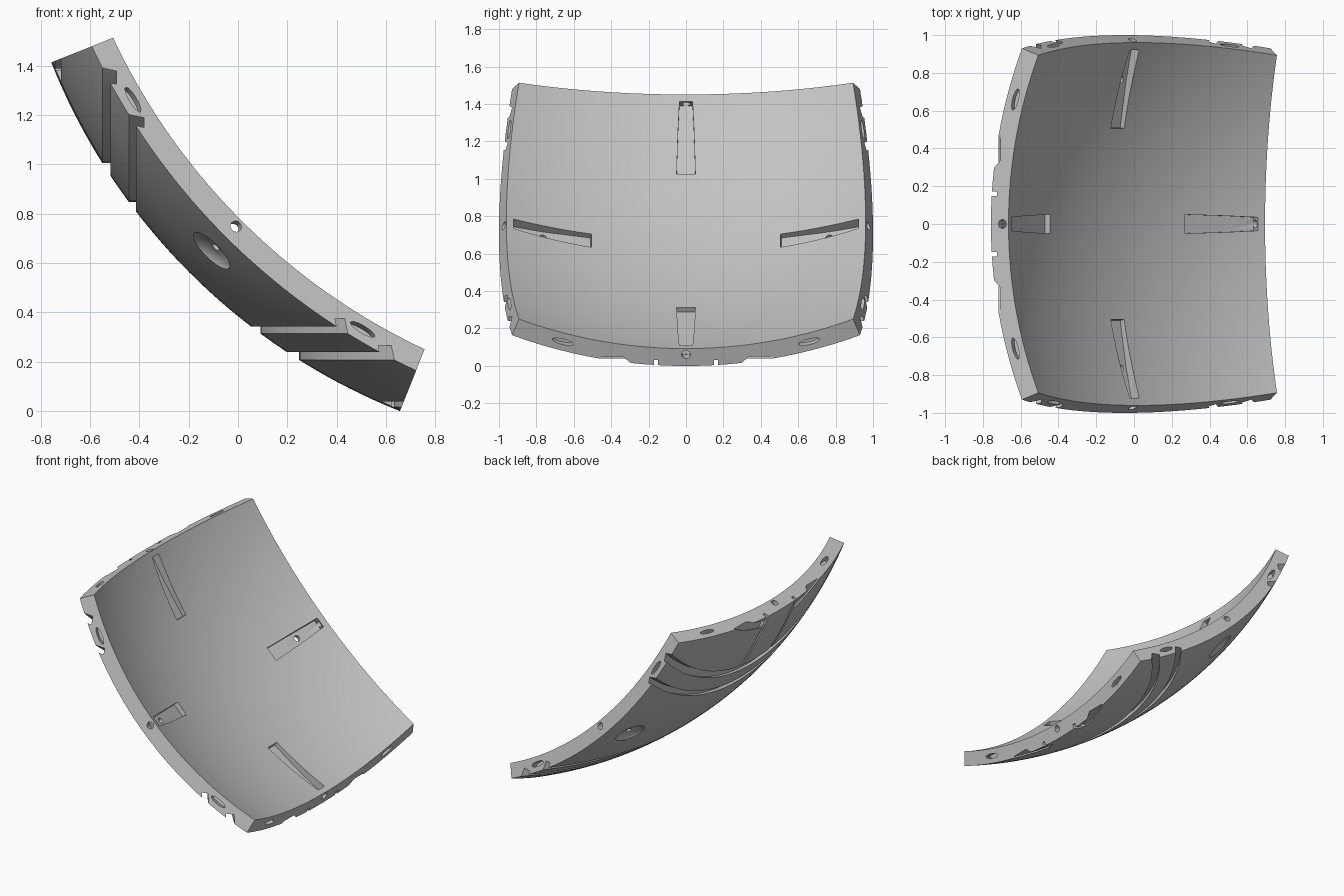
import bpy, bmesh
from math import sin, cos, tan, radians, pi, asin
from mathutils import Vector

cube = bpy.data.objects.get("Cube")
if cube:
    bpy.data.objects.remove(cube)

# Sphere the panel belongs to, and the panel's own axes
R_OUT, R_IN = 2.53, 2.43
HALF = asin(1 / R_OUT)
CENTRE = Vector((1.593, 0, 2.35))
U = Vector((1, 0, -1)).normalized()
V = Vector((0, 1, 0))
N = Vector((-1, 0, -1)).normalized()

grey = bpy.data.materials.new("light_grey")
grey.use_nodes = True
colour = (0.55, 0.55, 0.55, 1)
grey.diffuse_color = colour
grey.node_tree.nodes["Principled BSDF"].inputs["Base Color"].default_value = colour


def to_object(name, bm):
    bmesh.ops.recalc_face_normals(bm, faces=bm.faces)
    mesh = bpy.data.meshes.new(name)
    bm.to_mesh(mesh)
    bm.free()
    obj = bpy.data.objects.new(name, mesh)
    bpy.context.collection.objects.link(obj)
    return obj


# Curved square shell
bm = bmesh.new()
bmesh.ops.create_grid(bm, x_segments=36, y_segments=36, size=1)
out = bmesh.ops.extrude_face_region(bm, geom=bm.faces[:], use_keep_orig=True)
outer = {g for g in out["geom"] if isinstance(g, bmesh.types.BMVert)}
for vert in bm.verts:
    d = U * tan(HALF * vert.co.x) + V * tan(HALF * vert.co.y) + N
    vert.co = CENTRE + d.normalized() * (R_OUT if vert in outer else R_IN)
panel = to_object("curved_panel", bm)
panel.data.materials.append(grey)
bpy.context.view_layer.objects.active = panel


def cut(sections):
    """Loft the sections into a closed solid and subtract it from the panel."""
    bm = bmesh.new()
    rows = [[bm.verts.new(CENTRE + p) for p in s] for s in sections]
    for a, b in zip(rows, rows[1:]):
        for i in range(len(a)):
            j = (i + 1) % len(a)
            bm.faces.new((a[i], a[j], b[j], b[i]))
    bm.faces.new(rows[0])
    bm.faces.new(rows[-1])
    cutter = to_object("cutter", bm)
    cutter.hide_render = True
    mod = panel.modifiers.new("cut", 'BOOLEAN')
    mod.operation = 'DIFFERENCE'
    mod.solver = 'EXACT'
    mod.object = cutter
    bpy.ops.object.modifier_apply(modifier=mod.name)
    bpy.data.objects.remove(cutter)


def ellipse(centre, a, b, steps=24):
    return [centre + a * cos(2 * pi * i / steps) + b * sin(2 * pi * i / steps)
            for i in range(steps)]


def ring_groove(axis, side, r0, r1, floor, start, end):
    """Circular groove around a pole of the sphere."""
    sections = []
    for i in range(49):
        a = radians(start + (end - start) * i / 48)
        d = side * cos(a) + V * sin(a)
        sections.append([d * r + axis * h for r, h in
                         ((r0, floor), (r1, floor), (r1, 2.45), (r0, 2.45))])
    cut(sections)


def straight_slot(axis, side, y, start, end):
    """Thin slot running away from a pole at a constant y."""
    sections = []
    for i in range(9):
        a = radians(start + (end - start) * i / 8)
        d = axis * cos(a) + side * sin(a)
        sections.append([d * r + V * (y + w) for r, w in
                         ((2.495, -.011), (2.495, .011), (2.6, .011), (2.6, -.011))])
    cut(sections)


# Grooves and slots on the outside, around the two neighbouring poles
DOWN, BACK = Vector((0, 0, -1)), Vector((-1, 0, 0))
for axis, side, slot_end in ((DOWN, BACK, 23.3), (BACK, DOWN, 33)):
    ring_groove(axis, side, 1.502, 1.54, 1.975, -52, 52)
    ring_groove(axis, side, 1.345, 1.395, 2.085, -55, 55)
    for s in (-1, 1):
        ring_groove(axis, side, 0.976, 1.03, 2.3, s * 10, s * 50)
        straight_slot(axis, side, s * 0.16, 19, slot_end)

# Pockets, pin holes and key slots repeated on the four edges
for S, T in ((U, V), (-U, V), (V, U), (-V, U)):
    def rad(a):
        return N * cos(a) + S * sin(a)

    def tang(a):
        return S * cos(a) - N * sin(a)

    # Tapered pocket on the inside
    cut([[rad(radians(a)) * r + T * w for r, w in
          ((2.35, -half), (2.35, half), (floor, half), (floor, -half))]
         for a, half, floor in ((12, .05, 2.46), (18, .043, 2.475), (22.3, .035, 2.488))])
    # Pin hole through the edge into the pocket
    out_dir = tang(HALF)
    cut([ellipse(rad(HALF) * 2.465 + out_dir * k, T * .023, rad(HALF) * .023)
         for k in (-.06, .05)])
    # Lens-shaped key slots
    for s in (-1, 1):
        b = radians(15.4) * s
        d = rad(HALF) * cos(b) + T * sin(b)
        along = T * cos(b) - rad(HALF) * sin(b)
        cut([ellipse(d * 2.48 + out_dir * k, along * .058, d * .016)
             for k in (-.04, .05)])

# Round dished screw seats on the two side edges
for S in (V, -V):
    a = radians(18)
    d, along = N * cos(a) + S * sin(a), S * cos(a) - N * sin(a)
    for levels in (((2.57, .13), (2.527, .1), (2.505, .06)), ((2.6, .02), (2.42, .02))):
        cut([ellipse(d * r, U * w, along * w, 32) for r, w in levels])

bpy.ops.object.select_all(action='DESELECT')
panel.select_set(True)
bpy.context.view_layer.objects.active = panel
bpy.ops.object.shade_smooth_by_angle(angle=radians(30))
